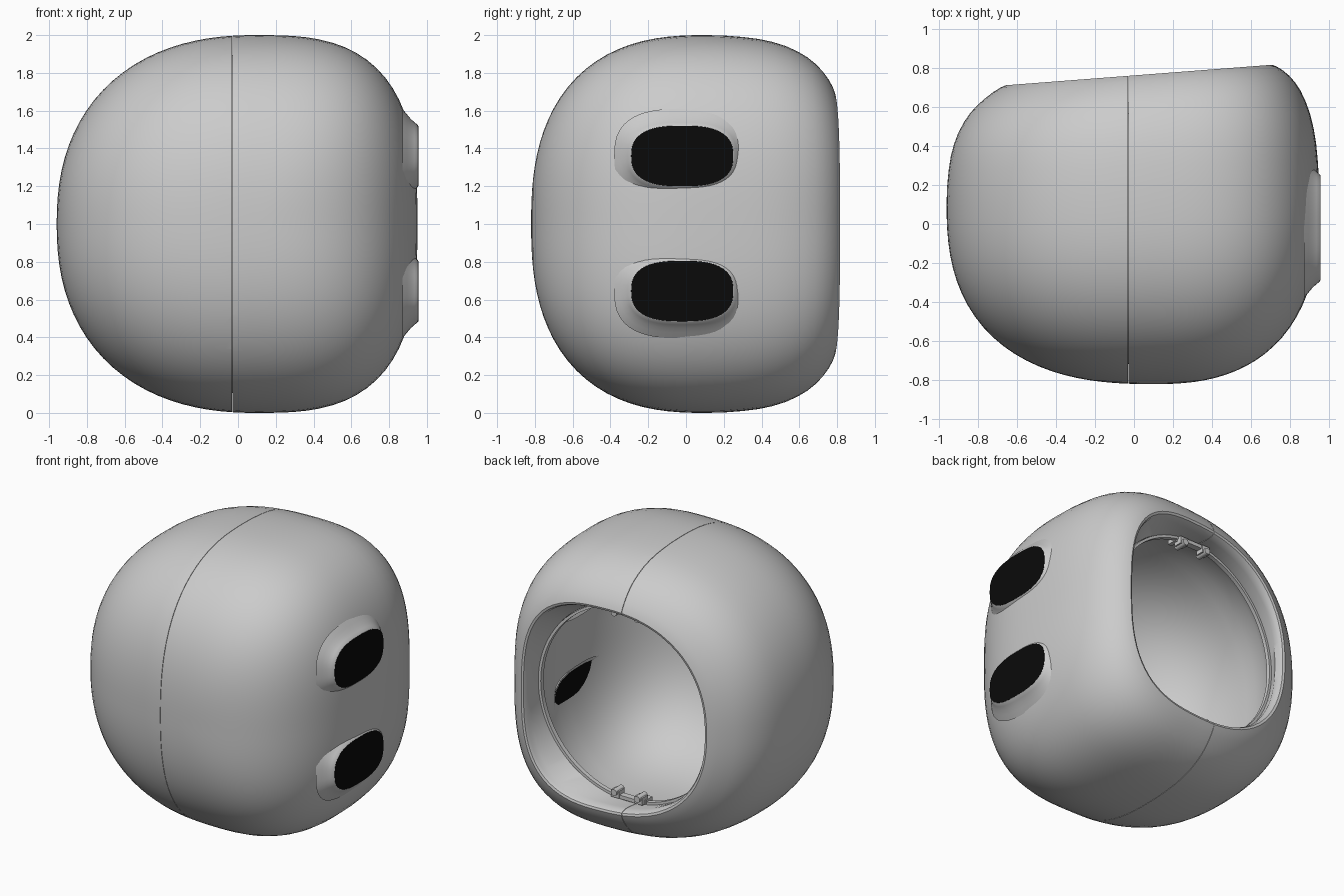
import bpy, bmesh, math
from mathutils import Vector, Matrix

if "Cube" in bpy.data.objects:
    bpy.data.objects.remove(bpy.data.objects["Cube"])

SIDES = 96
CX, MID_Y, SEAM = 0.1, 0.1, -0.03


def material(name, value):
    m = bpy.data.materials.new(name)
    m.use_nodes = True
    color = (value, value, value, 1)
    m.diffuse_color = color
    m.node_tree.nodes["Principled BSDF"].inputs["Base Color"].default_value = color
    return m


GREY = material("light_grey", 0.6)
BLACK = material("black", 0.003)


def finish(bm, name, mat, angle=35):
    bmesh.ops.recalc_face_normals(bm, faces=bm.faces[:])
    mesh = bpy.data.meshes.new(name)
    bm.to_mesh(mesh)
    bm.free()
    mesh.materials.append(mat)
    ob = bpy.data.objects.new(name, mesh)
    bpy.context.collection.objects.link(ob)
    bpy.ops.object.select_all(action='DESELECT')
    ob.select_set(True)
    bpy.context.view_layer.objects.active = ob
    bpy.ops.object.shade_smooth_by_angle(angle=math.radians(angle))
    return ob


def polar(c, s, a, b, n):
    """Radius of a superellipse in direction (c, s)."""
    return (abs(c / a) ** n + abs(s / b) ** n) ** (-1 / n)


def lean(x, y):
    """The back face is slanted a little across x."""
    k = min(max((y - MID_Y) / 0.6, 0), 1)
    return y + 0.077 * k * (x - 0.05)


def body_ring(y, scale):
    """Rounded cross-section, squarer on the +x side."""
    pts = []
    for i in range(SIDES):
        t = 2 * math.pi * i / SIDES
        c, s = math.cos(t), math.sin(t)
        r = scale * (polar(c, s, 0.85, 1, 2.9) if c > 0 else polar(c, s, 1.06, 1, 2.3))
        x = CX + r * c
        pts.append(Vector((x, lean(x, y), 1 + r * s)))
    return pts


def round_ring(y, radius):
    pts = []
    for i in range(SIDES):
        t = 2 * math.pi * i / SIDES
        x = 0.01 + radius * math.cos(t)
        pts.append(Vector((x, lean(x, y), 1 + radius * math.sin(t))))
    return pts


def dome(depth, scale, steps=24):
    """Rings from the front pole to the widest section."""
    rings = []
    for j in range(1, steps + 1):
        p = math.pi / 2 * j / steps
        c, s = math.cos(p), math.sin(p)
        r = polar(c, s, depth, scale, 2.5)
        rings.append(body_ring(MID_Y - r * c, r * s))
    return rings


def loft(rings, start=None, end=None):
    """Skin rings of points; poles are optional."""
    bm = bmesh.new()
    vs = [[bm.verts.new(p) for p in ring] for ring in rings]
    for a, b in zip(vs, vs[1:]):
        for i in range(len(a)):
            j = (i + 1) % len(a)
            bm.faces.new((a[i], a[j], b[j], b[i]))
    for ring, pole in ((vs[0], start), (vs[-1], end)):
        if pole is not None:
            v = bm.verts.new(pole)
            for i in range(len(ring)):
                bm.faces.new((v, ring[i], ring[(i + 1) % len(ring)]))
    return bm


# Outer shell: dome, back wall, rolled lip and inner hollow
back = [(0.2, 0.998), (0.3, 0.99), (0.38, 0.98), (0.45, 0.965), (0.52, 0.943),
        (0.58, 0.915), (0.63, 0.885), (0.67, 0.852), (0.705, 0.815), (0.735, 0.775),
        (0.755, 0.74), (0.765, 0.715), (0.76, 0.7), (0.74, 0.69), (0.7, 0.685)]
hollow = [(0.5, 0.86), (0.35, 0.91), (0.2, 0.93)]
outer = dome(0.92, 1) + [body_ring(y, s) for y, s in back]
outer += [round_ring(0.6, 0.69), round_ring(0.57, 0.69)]
outer += [body_ring(y, s) for y, s in hollow] + dome(0.85, 0.93)[::-1]

for name, side in (("shell_half_left", 1), ("shell_half_right", -1)):
    bm = loft(outer, Vector((CX, MID_Y - 0.92, 1)), Vector((CX, MID_Y - 0.85, 1)))
    cut = bmesh.ops.bisect_plane(
        bm, geom=bm.verts[:] + bm.edges[:] + bm.faces[:], dist=1e-5,
        plane_co=(SEAM + side * 0.0015, 0, 0), plane_no=(side, 0, 0), clear_inner=True)
    rim = [e for e in cut["geom_cut"] if isinstance(e, bmesh.types.BMEdge)]
    bmesh.ops.edgeloop_fill(bm, edges=rim)
    finish(bm, name, GREY)

# Smooth inner liner with a thin rim
liner = [round_ring(0.6, 0.688), round_ring(0.6, 0.67), round_ring(0.57, 0.67)]
liner += [body_ring(y, s) for y, s in ((0.53, 0.75), (0.46, 0.83), (0.35, 0.875), (0.2, 0.9))]
liner += dome(0.82, 0.9)[::-1]
finish(loft(liner, None, Vector((CX, MID_Y - 0.82, 1))), "inner_liner", GREY)


# Side windows: black plug in a flared collar
def window_ring(x, z, grow):
    pts = []
    for i in range(64):
        t = 2 * math.pi * i / 64
        c, s = math.cos(t), math.sin(t)
        r = polar(c, s, 0.27 + grow, 0.16 + grow, 2.7)
        pts.append(Vector((x, -0.02 + r * c, z + r * s)))
    return pts


for name, z in (("upper", 1.36), ("lower", 0.645)):
    collar = [(0.83, 0.03), (0.84, 0.006), (0.845, 0), (0.954, 0), (0.95, 0.006),
              (0.935, 0.018), (0.915, 0.036), (0.895, 0.06), (0.87, 0.09)]
    bm = loft([window_ring(x, z, g) for x, g in collar])
    finish(bm, name + "_window_collar", GREY, 50)
    bm = loft([window_ring(0.843, z, 0), window_ring(0.955, z, 0)],
              Vector((0.843, -0.02, z)), Vector((0.955, -0.02, z)))
    finish(bm, name + "_window", BLACK)


# Mounting clips at the top and bottom of the opening
def box(bm, centre, size):
    bmesh.ops.create_cube(bm, size=1, matrix=Matrix.Translation(centre)
                          @ Matrix.Diagonal((*size, 1)))


for name, side in (("top_clip", 1), ("bottom_clip", -1)):
    bm = bmesh.new()
    box(bm, (0.02, 0.6, 1 + side * 0.66), (0.24, 0.045, 0.025))
    for dx in (-0.09, 0.09):
        x = 0.02 + dx
        box(bm, (x, 0.6, 1 + side * 0.645), (0.06, 0.06, 0.05))
        bmesh.ops.create_cone(
            bm, cap_ends=True, segments=16, radius1=0.022, radius2=0.022, depth=0.09,
            matrix=Matrix.Translation((x, 0.6, 1 + side * 0.63)) @ Matrix.Rotation(math.pi / 2, 4, 'X'))
        box(bm, (x * 1.3, 0.56, 1 + side * 0.66), (0.03, 0.07, 0.03))
    finish(bm, name, GREY)
